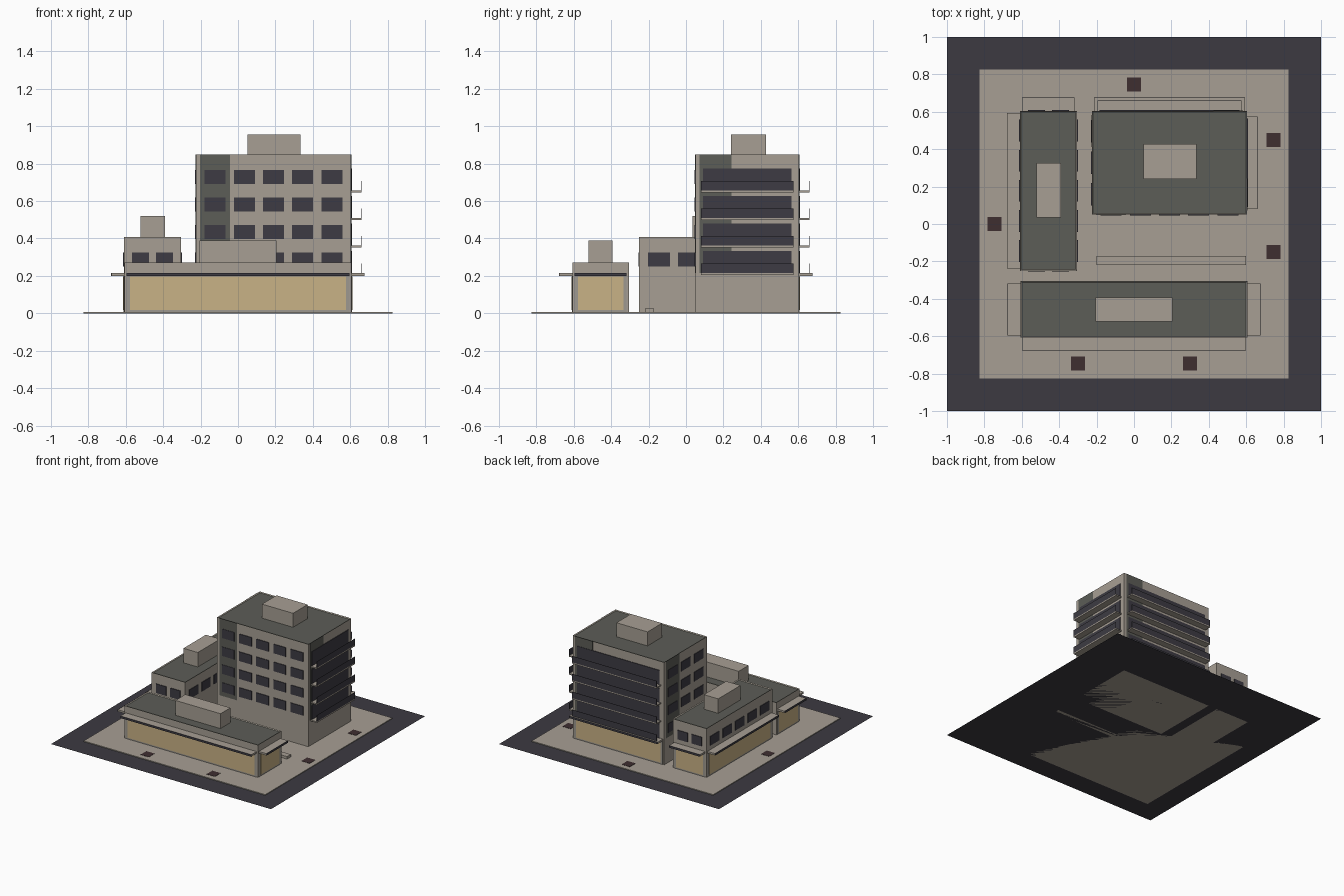
import bpy
import bmesh
from mathutils import Vector

if "Cube" in bpy.data.objects:
    bpy.data.objects.remove(bpy.data.objects["Cube"])


def material(name, rgb):
    """Flat material from 0-255 display colour, stored as linear values."""
    lin = [((c / 255 + 0.055) / 1.055) ** 2.4 for c in rgb] + [1]
    m = bpy.data.materials.new(name)
    m.use_nodes = True
    m.diffuse_color = lin
    m.node_tree.nodes["Principled BSDF"].inputs["Base Color"].default_value = lin
    return m


CONCRETE = material("warm concrete", (167, 159, 148))
FRAME = material("shop frame grey", (157, 152, 144))
ROOF = material("roof grey", (92, 93, 87))
GLASS = material("dark glass", (61, 59, 67))
ASPHALT = material("asphalt", (60, 58, 65))
SHOP = material("lit shop glass", (201, 178, 134))
SOIL = material("tree pit soil", (62, 46, 48))

GROUND_FLOOR, STOREY, PARAPET = 0.215, 0.147, 0.05


def mesh_object(name, bm, *mats):
    bmesh.ops.recalc_face_normals(bm, faces=bm.faces)
    me = bpy.data.meshes.new(name)
    bm.to_mesh(me)
    bm.free()
    for m in mats:
        me.materials.append(m)
    ob = bpy.data.objects.new(name, me)
    bpy.context.collection.objects.link(ob)
    return ob


def add_box(bm, a, b):
    """Box between two opposite corners."""
    a, b = Vector(a), Vector(b)
    verts = bmesh.ops.create_cube(bm, size=1)["verts"]
    for v in verts:
        v.co = Vector([(a[i] + b[i]) / 2 + v.co[i] * abs(b[i] - a[i]) for i in range(3)])


def box(name, a, b, mat):
    bm = bmesh.new()
    add_box(bm, a, b)
    return mesh_object(name, bm, mat)


class Side:
    """One wall of a building: u runs left to right seen from outside."""

    def __init__(self, name, start, u, n, length):
        self.name, self.length = name, length
        self.start, self.u, self.n = Vector(start), Vector(u), Vector(n)

    def point(self, u, depth, z):
        p = self.start + self.u * u + self.n * depth
        return (p.x, p.y, z)

    def boxes(self, part, mat, spans):
        """Boxes given as (u0, u1, depth0, depth1, z0, z1)."""
        bm = bmesh.new()
        for u0, u1, d0, d1, z0, z1 in spans:
            add_box(bm, self.point(u0, d0, z0), self.point(u1, d1, z1))
        mesh_object(f"{self.name}_{part}", bm, mat)


def building(name, x0, x1, y0, y1, storeys):
    """Block with a shallow recessed roof; returns its four sides."""
    top = GROUND_FLOOR + storeys * STOREY + PARAPET - 0.005 + (0.012 if storeys == 0 else 0)
    bm = bmesh.new()
    add_box(bm, (x0, y0, 0), (x1, y1, top))
    bm.normal_update()
    roof = [f for f in bm.faces if f.normal.z > 0.9]
    bmesh.ops.inset_region(bm, faces=roof, thickness=0.01)
    for f in roof:
        f.material_index = 1
        for v in f.verts:
            v.co.z -= 0.006
    mesh_object(f"{name}_block", bm, CONCRETE, ROOF)
    w, d = x1 - x0, y1 - y0
    return top, {
        "front": Side(f"{name}_front", (x0, y0), (1, 0), (0, -1), w),
        "right": Side(f"{name}_right", (x1, y0), (0, 1), (1, 0), d),
        "back": Side(f"{name}_back", (x1, y1), (-1, 0), (0, 1), w),
        "left": Side(f"{name}_left", (x0, y1), (0, -1), (-1, 0), d),
    }


def windows(side, storeys):
    count = max(2, round(side.length / 0.17))
    pitch = (side.length - 0.05) / count
    spans = []
    for k in range(storeys):
        z = GROUND_FLOOR + STOREY * k + 0.036
        for i in range(count):
            u = 0.025 + pitch * (i + 0.5)
            spans.append((u - pitch * 0.36, u + pitch * 0.36, 0, 0.005, z, z + 0.075))
    side.boxes("windows", GLASS, spans)


def accent(side, top):
    """Dark strip over the first window bay."""
    pitch = (side.length - 0.05) / max(2, round(side.length / 0.17))
    side.boxes("accent_panel", ROOF, [(0.022, 0.025 + pitch, 0, 0.002, GROUND_FLOOR, top)])


def balconies(side, storeys):
    L, floors = side.length, [GROUND_FLOOR + STOREY * k for k in range(storeys)]
    side.boxes("balcony_glazing", GLASS,
               [(0.04, L - 0.04, 0, 0.005, z, z + 0.117) for z in floors])
    side.boxes("balcony_slabs", CONCRETE,
               [(0.03, L - 0.03, 0, 0.055, z - 0.01, z) for z in floors])
    side.boxes("balcony_rails", GLASS,
               [(0.03, L - 0.03, 0.053, 0.055, z, z + 0.052) for z in floors])


def shopfront(side):
    L = side.length
    side.boxes("shop_frame", FRAME, [(0.012, L - 0.012, 0, 0.002, 0.006, 0.2)])
    side.boxes("shop_window", SHOP, [(0.03, L - 0.03, 0, 0.005, 0.018, 0.197)])
    side.boxes("canopy", CONCRETE, [(0.012, L - 0.012, 0, 0.068, 0.2, 0.215)])
    side.boxes("canopy_fascia", GLASS, [(0.012, L - 0.012, 0.068, 0.07, 0.199, 0.216)])


# Ground: street, paved plaza, tree pits, bench
bm = bmesh.new()
bmesh.ops.create_grid(bm, x_segments=1, y_segments=1, size=1)
mesh_object("street", bm, ASPHALT)
box("plaza", (-0.825, -0.825, 0), (0.825, 0.825, 0.006), CONCRETE)
pits = [(0, 0.745), (0.745, 0.45), (0.745, -0.15), (0.3, -0.745), (-0.3, -0.745), (-0.745, 0)]
bm = bmesh.new()
for x, y in pits:
    add_box(bm, (x - 0.037, y - 0.037, 0.004), (x + 0.037, y + 0.037, 0.008))
mesh_object("tree_pits", bm, SOIL)
box("long_bench", (-0.2, -0.22, 0), (0.6, -0.172, 0.027), CONCRETE)

# Tower with windows on two sides and balconies on the other two
top, sides = building("tower", -0.225, 0.605, 0.05, 0.605, 4)
for s in sides.values():
    accent(s, top)
for key in ("front", "left"):
    windows(sides[key], 4)
for key in ("right", "back"):
    balconies(sides[key], 4)
shopfront(sides["back"])
box("tower_plant_room", (0.05, 0.24, top - 0.01), (0.333, 0.428, 0.957), CONCRETE)

# Two storey side wing
top, sides = building("side_wing", -0.61, -0.305, -0.25, 0.605, 1)
for s in sides.values():
    windows(s, 1)
for key in ("left", "back"):
    shopfront(sides[key])
box("side_wing_plant_room", (-0.52, 0.035, top - 0.01), (-0.39, 0.325, 0.52), CONCRETE)

# Single storey shop row
top, sides = building("shop_row", -0.607, 0.607, -0.608, -0.305, 0)
for key in ("front", "left", "right"):
    shopfront(sides[key])
box("shop_row_plant_room", (-0.205, -0.52, top - 0.01), (0.205, -0.392, 0.388), CONCRETE)
